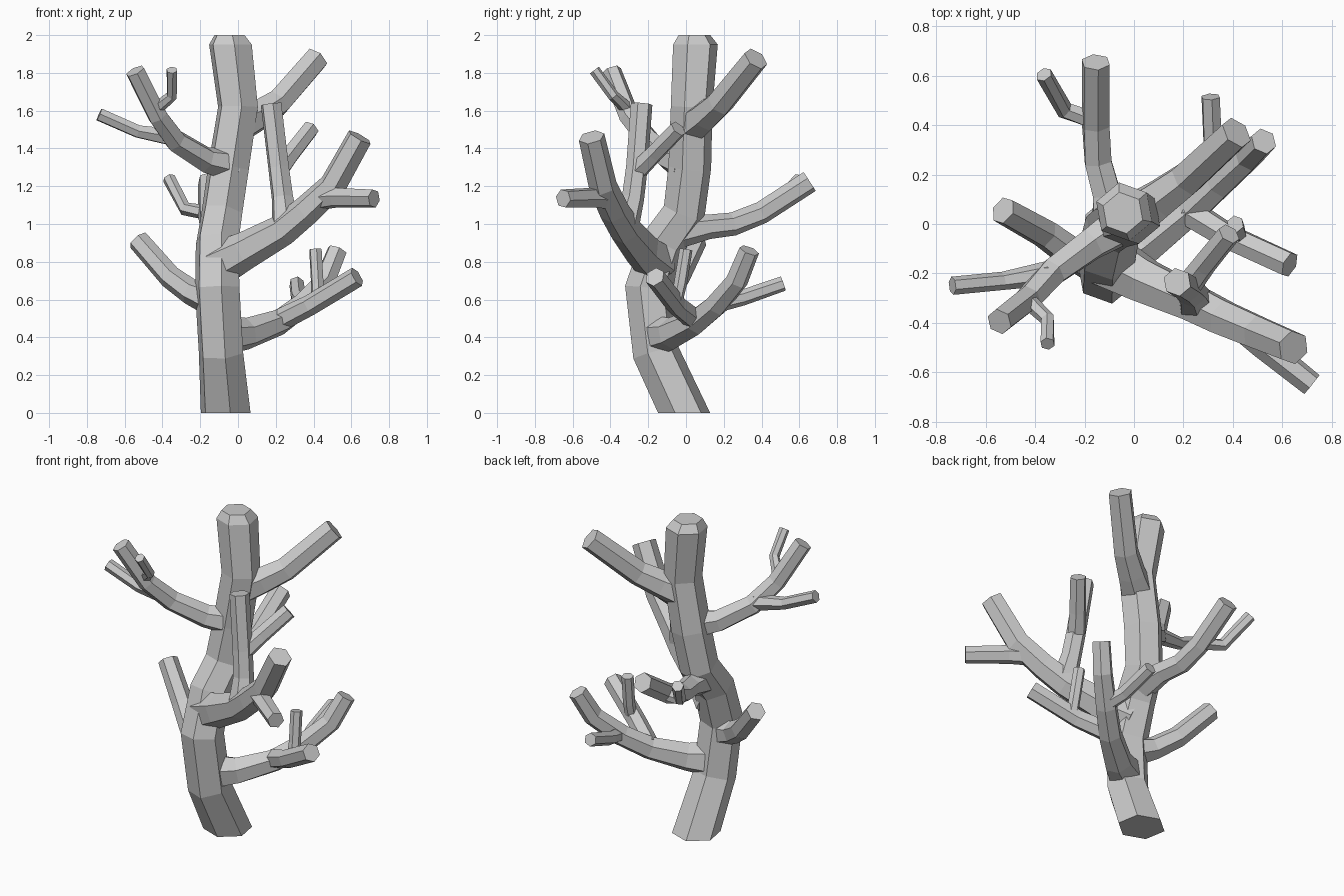
import bpy, bmesh, math
from mathutils import Vector

SIDES = 6
UP = Vector((0, 0, 1))


def limb(name, pts, level_ends=False):
    """Hexagonal tube through (x, y, z, radius) points, closed with flat caps."""
    P = [Vector(p[:3]) for p in pts]
    bm = bmesh.new()
    rings = []
    for i, p in enumerate(P):
        a = (p - P[i - 1]).normalized() if i > 0 else Vector()
        b = (P[i + 1] - p).normalized() if i < len(P) - 1 else Vector()
        t = (a + b).normalized()
        if level_ends and (i == 0 or i >= len(P) - 2):
            t = UP
        q = UP.rotation_difference(t)
        ring = []
        for k in range(SIDES):
            ang = math.radians(40 + 360 * k / SIDES)
            off = Vector((math.cos(ang), math.sin(ang), 0)) * pts[i][3]
            ring.append(bm.verts.new(p + q @ off))
        rings.append(ring)
    for r0, r1 in zip(rings, rings[1:]):
        for k in range(SIDES):
            n = (k + 1) % SIDES
            bm.faces.new((r0[k], r0[n], r1[n], r1[k]))
    bm.faces.new(rings[0][::-1])
    bm.faces.new(rings[-1])
    bmesh.ops.recalc_face_normals(bm, faces=bm.faces)
    me = bpy.data.meshes.new(name)
    bm.to_mesh(me)
    bm.free()
    ob = bpy.data.objects.new(name, me)
    bpy.context.collection.objects.link(ob)
    return ob


# Trunk with chamfered top
limb("trunk", [(-.065, -.01, 0, .14), (-.09, -.16, .32, .125), (-.11, -.2, .66, .125),
               (-.11, -.12, .9, .12), (-.085, -.01, 1.06, .115), (-.05, .02, 1.3, .115),
               (0, .03, 1.62, .112), (-.04, .05, 1.95, .12), (-.045, .045, 2.0, .085)], True)

# Low back-right branch and its twigs
limb("low_branch", [(-.08, -.16, .41, .11), (.05, -.08, .42, .085), (.22, .05, .48, .07),
                    (.34, .16, .57, .065), (.46, .27, .7, .06), (.525, .335, .86, .055)])
limb("low_branch_fork", [(.22, .05, .49, .06), (.38, -.05, .57, .055), (.63, -.165, .72, .055)])
limb("low_branch_upright_twig", [(.42, -.05, .6, .035), (.42, -.03, .68, .035), (.41, .0, .865, .035)])
limb("low_branch_back_twig", [(.35, .18, .58, .045), (.32, .3, .61, .042), (.31, .515, .685, .04)])

# Large front-right branch with forks
limb("right_branch", [(-.1, -.15, .79, .12), (.04, -.23, .86, .1), (.24, -.32, .97, .085),
                      (.36, -.38, 1.07, .08), (.5, -.44, 1.2, .075), (.645, -.5, 1.46, .07)])
limb("right_branch_fork", [(.42, -.4, 1.13, .06), (.52, -.49, 1.14, .055), (.72, -.65, 1.135, .05)])
limb("right_branch_upright", [(.25, -.32, 1.0, .075), (.235, -.28, 1.14, .06),
                              (.215, -.26, 1.3, .058), (.175, -.235, 1.635, .058)])
limb("right_branch_upright_twig", [(.22, -.25, 1.29, .055), (.28, -.17, 1.37, .05), (.385, -.04, 1.505, .048)])

# Left branch
limb("left_branch", [(-.12, -.18, .59, .09), (-.25, -.12, .64, .068), (-.36, -.04, .72, .062),
                     (-.53, .055, .915, .058)])

# Back branch and twig
limb("back_branch", [(-.09, -.04, .96, .09), (-.11, .12, .985, .065), (-.145, .25, 1.0, .062),
                     (-.155, .4, 1.06, .06), (-.155, .655, 1.225, .06)])
limb("back_branch_twig", [(-.16, .42, 1.06, .04), (-.28, .46, 1.08, .037), (-.365, .605, 1.24, .035)])

# Upper left branch and twigs
limb("upper_left_branch", [(-.03, .01, 1.31, .09), (-.17, -.08, 1.34, .07), (-.33, -.195, 1.44, .062),
                           (-.425, -.3, 1.57, .056), (-.545, -.395, 1.81, .054)])
limb("upper_left_fork", [(-.35, -.2, 1.46, .05), (-.53, -.23, 1.49, .037), (-.735, -.25, 1.58, .037)])
limb("upper_left_twig", [(-.43, -.31, 1.61, .035), (-.35, -.385, 1.68, .03), (-.35, -.485, 1.815, .03)])

# Upper right branch
limb("upper_right_branch", [(0, .03, 1.52, .1), (.1, .1, 1.57, .085), (.21, .18, 1.64, .075),
                            (.415, .37, 1.875, .07)])
